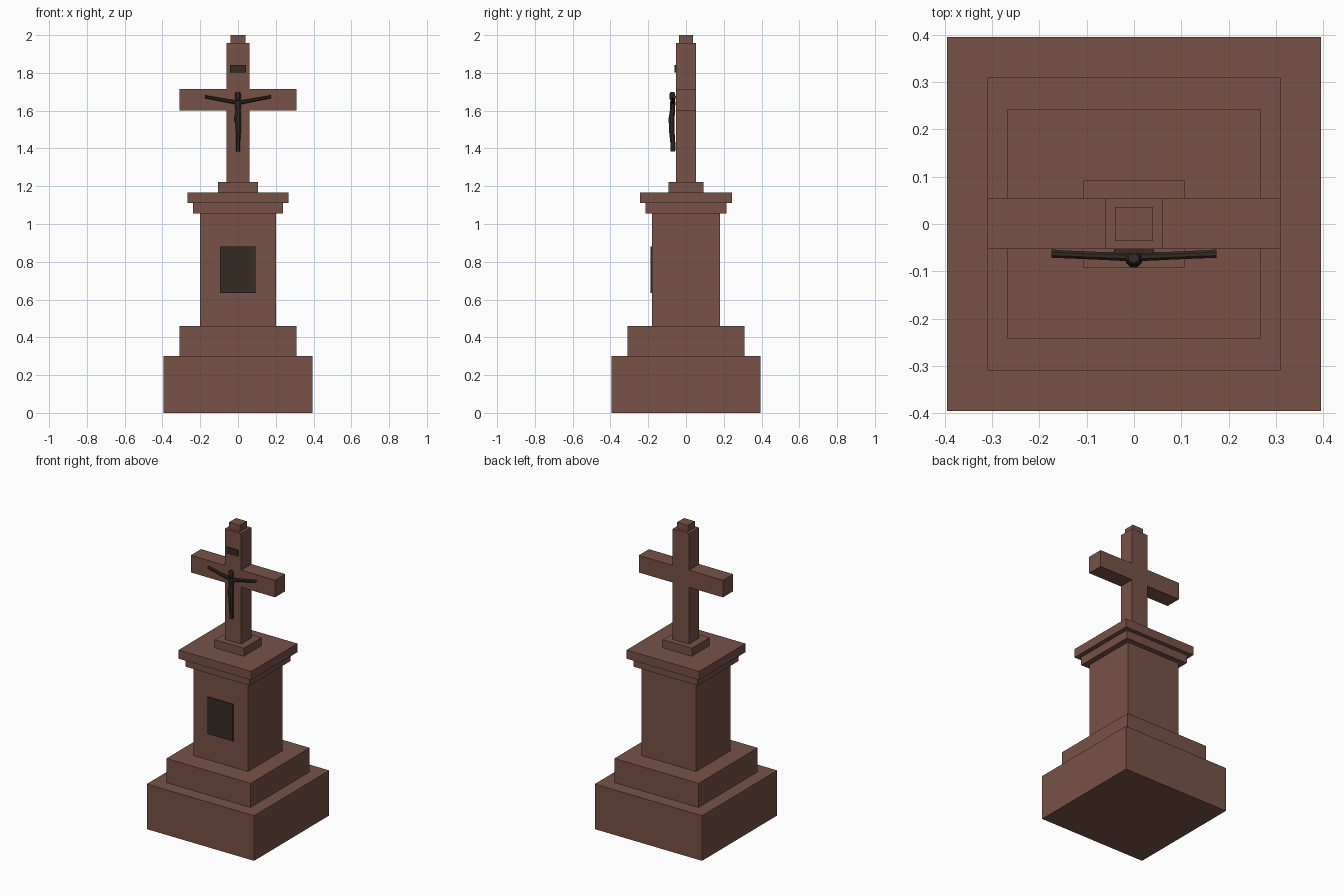
import bpy, bmesh
from math import cos, sin, tau
from mathutils import Vector

cube = bpy.data.objects.get("Cube")
if cube:
    bpy.data.objects.remove(cube, do_unlink=True)


def material(name, rgb):
    mat = bpy.data.materials.new(name)
    mat.use_nodes = True
    mat.diffuse_color = (*rgb, 1)
    mat.node_tree.nodes["Principled BSDF"].inputs["Base Color"].default_value = (*rgb, 1)
    return mat


stone = material("brown stone", (0.185, 0.084, 0.061))
bronze = material("dark bronze", (0.036, 0.025, 0.016))


def finish(name, bm, mat):
    bmesh.ops.recalc_face_normals(bm, faces=bm.faces)
    mesh = bpy.data.meshes.new(name)
    bm.to_mesh(mesh)
    bm.free()
    mesh.materials.append(mat)
    obj = bpy.data.objects.new(name, mesh)
    bpy.context.collection.objects.link(obj)
    return obj


def box(name, mat, x, y, z):
    """Box between (low, high) limits on each axis."""
    bm = bmesh.new()
    bmesh.ops.create_cube(bm, size=1)
    for v in bm.verts:
        v.co = [lim[0] if c < 0 else lim[1] for c, lim in zip(v.co, (x, y, z))]
    return finish(name, bm, mat)


def loft(name, mat, sections, u, v, sides=8):
    """Closed tube through (centre, u radius, v radius) sections."""
    bm = bmesh.new()
    u, v = Vector(u), Vector(v)
    rings = []
    for centre, ru, rv in sections:
        angles = [tau * (i + 0.5) / sides for i in range(sides)]
        rings.append([bm.verts.new(Vector(centre) + u * ru * cos(a) + v * rv * sin(a))
                      for a in angles])
    for low, high in zip(rings, rings[1:]):
        for i in range(sides):
            j = (i + 1) % sides
            bm.faces.new((low[i], low[j], high[j], high[i]))
    bm.faces.new(rings[0])
    bm.faces.new(rings[-1])
    return finish(name, bm, mat)


# Stacked pedestal and cross foot: half width, half depth, bottom, top
tiers = {
    "base": (0.395, 0.395, 0, 0.30),
    "step": (0.31, 0.31, 0.30, 0.46),
    "pedestal_shaft": (0.20, 0.18, 0.46, 1.055),
    "cornice_lower": (0.237, 0.215, 1.055, 1.11),
    "cornice_upper": (0.267, 0.243, 1.11, 1.168),
    "cross_foot": (0.107, 0.092, 1.168, 1.222),
    "cross_finial": (0.04, 0.036, 1.957, 2.0),
}
for name, (w, d, low, high) in tiers.items():
    box(name, stone, (-w, w), (-d, d), (low, high))

# Cross from a mirrored half outline
half = [(0.06, 1.222), (0.06, 1.60), (0.31, 1.60), (0.31, 1.714), (0.06, 1.714), (0.06, 1.957)]
outline = half + [(-x, z) for x, z in reversed(half)]
bm = bmesh.new()
face = bm.faces.new([bm.verts.new((x, -0.053, z)) for x, z in outline])
new = bmesh.ops.extrude_face_region(bm, geom=[face])["geom"]
bmesh.ops.translate(bm, vec=(0, 0.107, 0),
                    verts=[g for g in new if isinstance(g, bmesh.types.BMVert)])
finish("cross", bm, stone)

# Plates
box("pedestal_plaque", bronze, (-0.094, 0.092), (-0.188, -0.18), (0.635, 0.88))
box("cross_plate", bronze, (-0.042, 0.042), (-0.062, -0.053), (1.803, 1.843))

# Figure: legs and torso, head, cloth knot, arms
X, Y, Z = (1, 0, 0), (0, 1, 0), (0, 0, 1)
loft("figure_body", bronze, [
    ((0, -0.070, 1.385), 0.012, 0.014),
    ((0, -0.069, 1.42), 0.011, 0.014),
    ((0.002, -0.076, 1.50), 0.015, 0.016),
    ((0, -0.076, 1.56), 0.018, 0.017),
    ((0, -0.072, 1.60), 0.015, 0.015),
    ((0, -0.070, 1.645), 0.020, 0.015),
    ((0, -0.070, 1.662), 0.008, 0.009)], X, Y)
loft("figure_head", bronze, [
    ((0, -0.072, 1.65), 0.010, 0.010),
    ((0, -0.074, 1.668), 0.017, 0.015),
    ((-0.001, -0.073, 1.69), 0.017, 0.015),
    ((-0.001, -0.072, 1.70), 0.012, 0.010)], X, Y)
box("cloth_knot", bronze, (-0.021, -0.012), (-0.078, -0.062), (1.545, 1.575))
for side, s in (("left", 1), ("right", -1)):
    loft(side + "_arm", bronze, [
        ((0, -0.070, 1.642), 0.010, 0.012),
        ((s * 0.08, -0.067, 1.656), 0.009, 0.010),
        ((s * 0.15, -0.064, 1.669), 0.009, 0.009),
        ((s * 0.174, -0.063, 1.674), 0.010, 0.009)], Y, Z)
